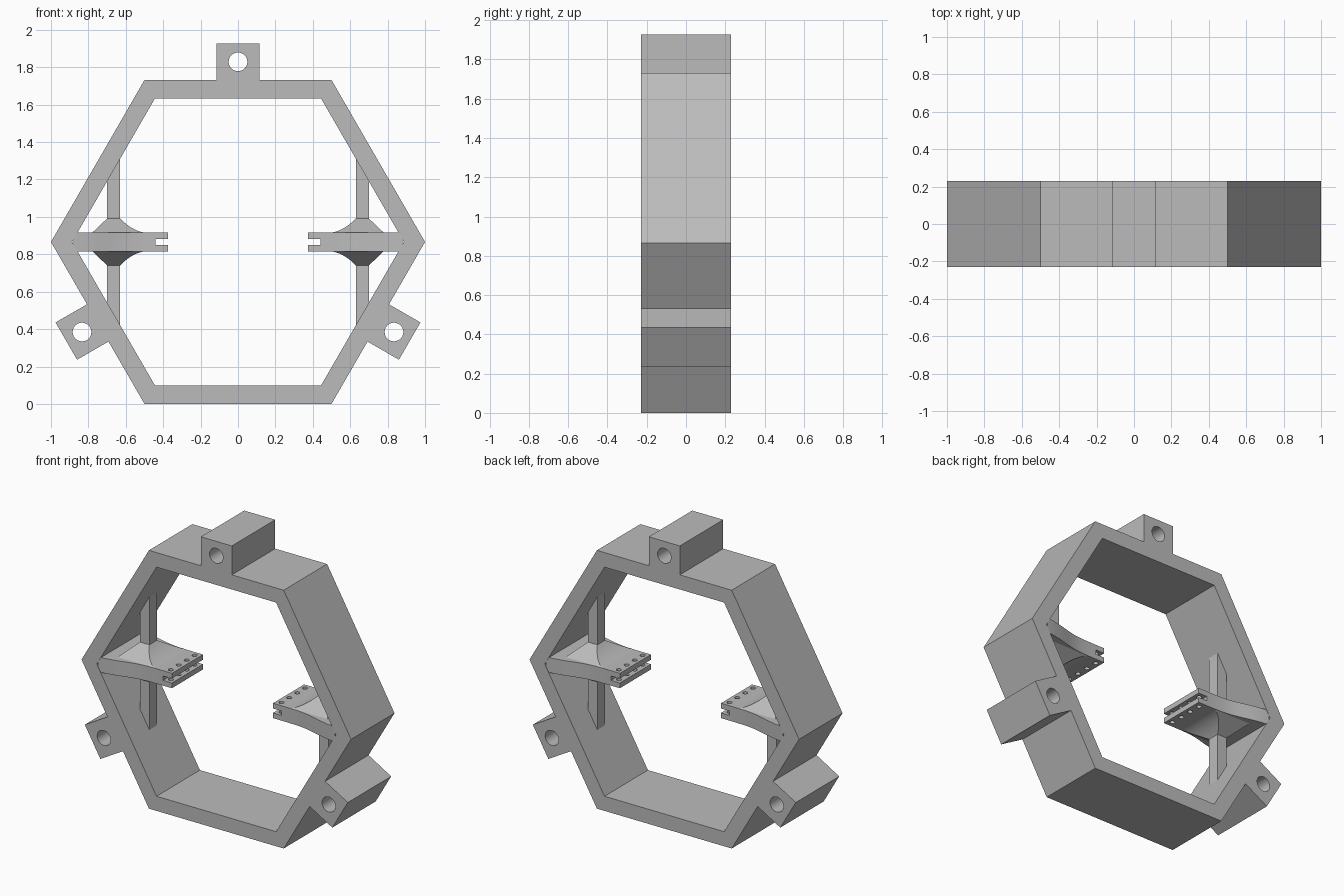
import bpy, bmesh
from math import cos, sin, radians, pi
from mathutils import Vector

if "Cube" in bpy.data.objects:
    bpy.data.objects.remove(bpy.data.objects["Cube"])

grey = bpy.data.materials.new("plain_grey")
grey.use_nodes = True
colour = (0.5, 0.5, 0.5, 1)
grey.diffuse_color = colour
grey.node_tree.nodes["Principled BSDF"].inputs["Base Color"].default_value = colour

MID = 0.866      # height of the frame centre
HALF = 0.23      # half depth of the frame


def loft(name, rings):
    """Solid skin through a list of closed rings with equal point counts."""
    bm = bmesh.new()
    rows = [[bm.verts.new(p) for p in ring] for ring in rings]
    n = len(rows[0])
    for a, b in zip(rows, rows[1:]):
        for i in range(n):
            bm.faces.new((a[i], a[(i + 1) % n], b[(i + 1) % n], b[i]))
    bm.faces.new(rows[0][::-1])
    bm.faces.new(rows[-1])
    bmesh.ops.recalc_face_normals(bm, faces=bm.faces)
    mesh = bpy.data.meshes.new(name)
    bm.to_mesh(mesh)
    bm.free()
    mesh.materials.append(grey)
    obj = bpy.data.objects.new(name, mesh)
    bpy.context.collection.objects.link(obj)
    return obj


def prism_y(name, points, half):
    return loft(name, [[(x, y, z) for x, z in points] for y in (-half, half)])


def prism_z(name, points, low, high):
    return loft(name, [[(x, y, z) for x, y in points] for z in (low, high)])


def circle(cx, cy, r, n):
    return [(cx + r * cos(2 * pi * i / n), cy + r * sin(2 * pi * i / n)) for i in range(n)]


def cut(obj, cutters):
    """Subtract the cutters and remove them."""
    bpy.context.view_layer.objects.active = obj
    for cutter in cutters:
        mod = obj.modifiers.new("cut", "BOOLEAN")
        mod.operation, mod.solver, mod.object = "DIFFERENCE", "EXACT", cutter
        bpy.ops.object.modifier_apply(modifier=mod.name)
        bpy.data.objects.remove(cutter)


def smooth(obj):
    bpy.ops.object.select_all(action="DESELECT")
    obj.select_set(True)
    bpy.context.view_layer.objects.active = obj
    bpy.ops.object.shade_smooth_by_angle(angle=radians(30))


# Hexagonal frame with a square lug on every other side
outline, holes = [], []
for k in range(6):
    corner = radians(60 * k)
    outline.append((cos(corner), MID + sin(corner)))
    if k % 2:
        mid = corner + radians(30)
        out = Vector((cos(mid), sin(mid)))
        side = Vector((-out.y, out.x))
        for r, s in ((MID, -1), (1.06, -1), (1.06, 1), (MID, 1)):
            p = out * r + side * s * 0.115
            outline.append((p.x, p.y + MID))
        hole = out * 0.963
        holes.append(circle(hole.x, hole.y + MID, 0.05, 32))
frame = prism_y("hexagon_frame", outline, HALF)
opening = circle(0, MID, 0.887, 6)
cut(frame, [prism_y("cutter", pts, 0.4) for pts in [opening] + holes])
smooth(frame)

# Half widths of the bracket plate from the wall to the tip
plan = [(0.88, 0.229), (0.82, 0.222), (0.75, 0.207), (0.68, 0.188), (0.62, 0.174),
        (0.56, 0.167), (0.48, 0.165), (0.375, 0.165)]

for label, s in (("left", 1), ("right", -1)):
    # Plate with a slotted tip and a row of small holes
    pts = [(s * x, y) for x, y in plan] + [(s * x, -y) for x, y in reversed(plan)]
    plate = prism_z(label + "_bracket_plate", pts, MID - 0.05, MID + 0.05)
    slot = [(s * x, MID + z) for x, z in
            ((0.3, -0.015), (0.44, -0.015), (0.44, 0.015), (0.3, 0.015))]
    cutters = [prism_y("cutter", slot, 0.4)]
    for y in (-0.126, -0.042, 0.042, 0.126):
        cutters.append(prism_z("cutter", circle(s * 0.41, y, 0.016, 16), 0.7, 1.0))
    cut(plate, cutters)
    smooth(plate)

    for place, up in (("upper", 1), ("lower", -1)):
        # Post running from the plate to the sloping wall
        post = [(s * x, MID + up * z) for x, z in
                ((0.63, 0.03), (0.70, 0.03), (0.70, 0.33), (0.63, 0.45))]
        prism_y(f"{label}_{place}_post", post, 0.04)

        # Flared foot, hollow-curved toward the tip
        rings = []
        steps = 10
        for i in range(steps + 1):
            u = i / steps
            h = 1 - (1 - u) ** 2
            h = u ** 2
            inner = 0.48 + 0.15 * u
            outer = 0.78 - 0.08 * h
            y = 0.04 + 0.125 * (1 - h)
            z = MID + up * (0.049 + 0.076 * h)
            rings.append([(s * inner, -y, z), (s * outer, -y, z),
                          (s * outer, y, z), (s * inner, y, z)])
        smooth(loft(f"{label}_{place}_flare", rings))
